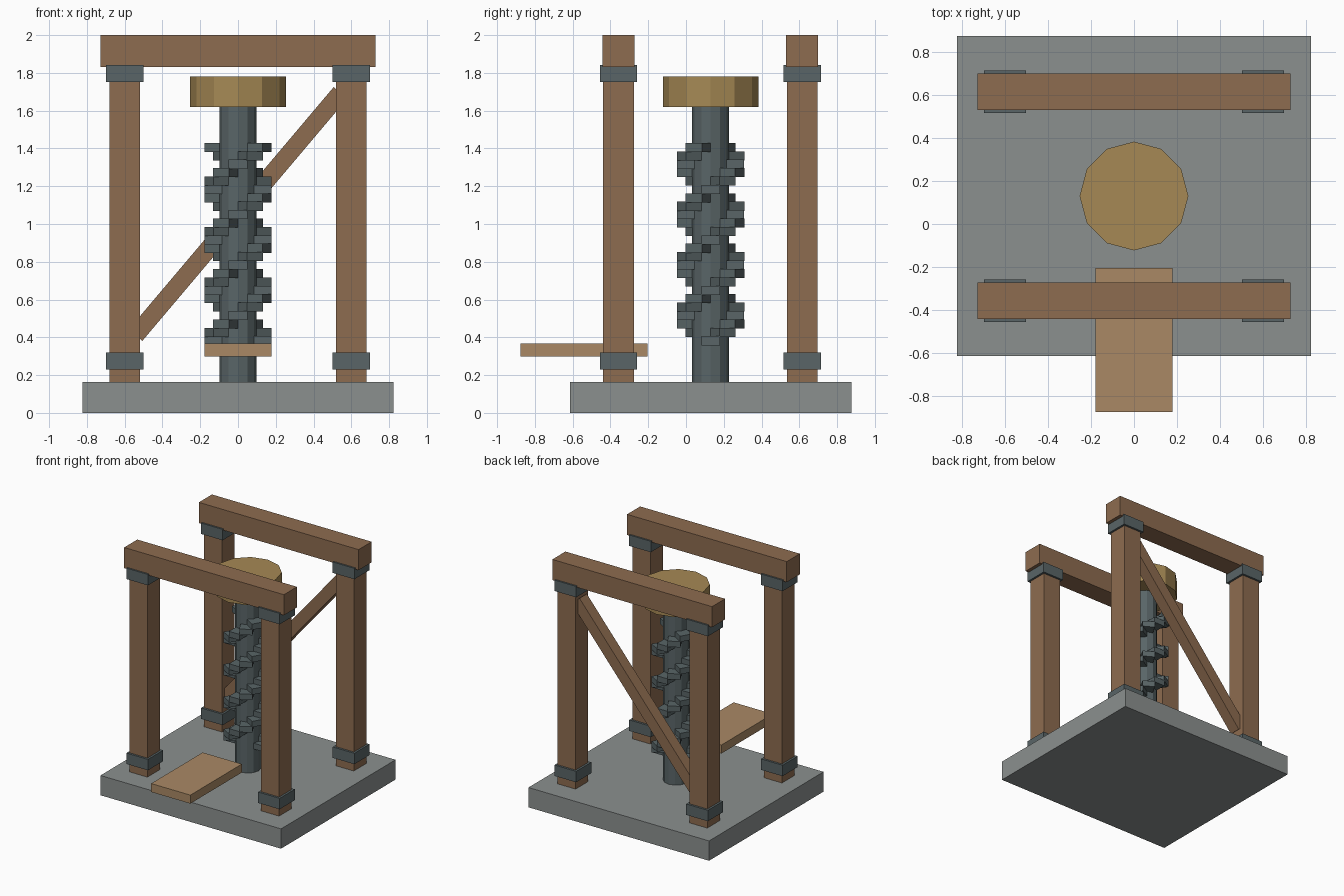
import bpy, bmesh, math
from mathutils import Matrix, Vector

if "Cube" in bpy.data.objects:
    bpy.data.objects.remove(bpy.data.objects["Cube"])


def material(name, rgb):
    m = bpy.data.materials.new(name)
    m.diffuse_color = (*rgb, 1)
    m.use_nodes = True
    m.node_tree.nodes["Principled BSDF"].inputs["Base Color"].default_value = m.diffuse_color
    return m


TIMBER = material("timber", (0.27, 0.15, 0.08))
PLANK = material("pale_wood", (0.40, 0.25, 0.13))
CAP = material("cap_wood", (0.38, 0.25, 0.09))
IRON = material("iron", (0.10, 0.13, 0.135))
STONE = material("stone", (0.26, 0.28, 0.275))


def finish(name, bm, mat):
    mesh = bpy.data.meshes.new(name)
    bm.to_mesh(mesh)
    bm.free()
    mesh.materials.append(mat)
    ob = bpy.data.objects.new(name, mesh)
    bpy.context.collection.objects.link(ob)
    return ob


def add_box(bm, center, size, rot=Matrix.Identity(4)):
    m = Matrix.Translation(center) @ rot @ Matrix.Diagonal((*size, 1))
    bmesh.ops.create_cube(bm, size=1, matrix=m)


def box(name, center, size, mat, rot=Matrix.Identity(4)):
    bm = bmesh.new()
    add_box(bm, center, size, rot)
    return finish(name, bm, mat)


def cylinder(name, x, y, z0, z1, r, mat, sides=12):
    bm = bmesh.new()
    bmesh.ops.create_cone(bm, cap_ends=True, segments=sides, radius1=r, radius2=r,
                          depth=z1 - z0,
                          matrix=Matrix.Translation((x, y, (z0 + z1) / 2)))
    return finish(name, bm, mat)


# Stone base
box("base_slab", (0, 0.13, 0.0815), (1.645, 1.49, 0.163), STONE)

# Two timber frames with iron collars
for label, y in (("front", -0.357), ("back", 0.615)):
    box(label + "_beam", (0, y, 1.915), (1.455, 0.17, 0.17), TIMBER)
    for side, x in (("left", -0.6), ("right", 0.6)):
        box(f"{label}_{side}_post", (x, y, 0.995), (0.163, 0.163, 1.67), TIMBER)
        for level, z in (("lower", 0.275), ("upper", 1.798)):
            box(f"{label}_{side}_{level}_collar", (x, y, z), (0.197, 0.197, 0.09), IRON)

# Diagonal brace in the back frame
slope = math.atan2(1.23, 1.04)
box("back_brace", (0, 0.615, 1.053), (1.68, 0.095, 0.094), TIMBER,
    Matrix.Rotation(-slope, 4, 'Y'))

# Screw shaft and round cap
AY = 0.13
cylinder("screw_shaft", 0, AY, 0.163, 1.63, 0.098, IRON)
cylinder("screw_cap", 0, AY, 1.62, 1.78, 0.253, CAP)

# Double-start thread made of stepped blocks
bm = bmesh.new()
for i in range(24):
    for start in (0, math.pi):
        rot = Matrix.Rotation(start + i * math.pi / 6, 4, 'Z')
        center = Vector((0, AY, 0.382 + i * 0.0445)) + rot @ Vector((0.128, 0, 0))
        add_box(bm, center, (0.1, 0.098, 0.048), rot)
finish("screw_thread", bm, IRON)

# Projecting board at the front
box("front_board", (0, -0.54, 0.333), (0.357, 0.67, 0.07), PLANK)
